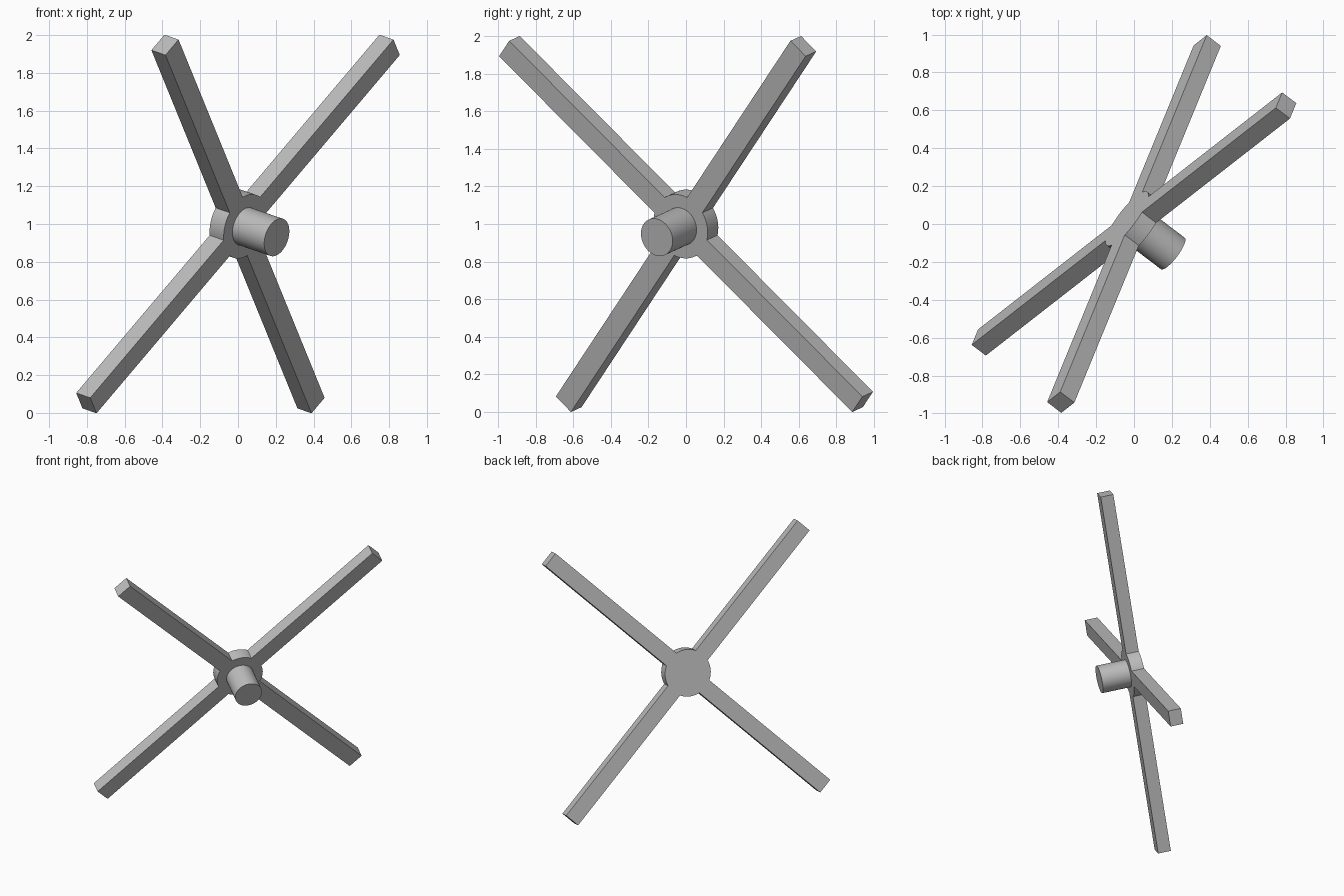
import bpy
import bmesh
from math import sin, cos, asin, pi, radians
from mathutils import Matrix, Vector

cube = bpy.data.objects.get("Cube")
if cube:
    bpy.data.objects.remove(cube, do_unlink=True)

ARM, WIDTH, THICK = 1.391, 0.12, 0.097
HUB_R, SHAFT_R, SHAFT_END = 0.177, 0.104, 0.267

# One grey for everything
grey = bpy.data.materials.new("plain_grey")
grey.use_nodes = True
grey.diffuse_color = (0.5, 0.5, 0.5, 1)
grey.node_tree.nodes["Principled BSDF"].inputs["Base Color"].default_value = (0.5, 0.5, 0.5, 1)

# Tilted frame: local x and y run along the arms, local z along the shaft
yaw, pitch = radians(-37.2), radians(15.4)
axis = Vector((cos(pitch) * cos(yaw), cos(pitch) * sin(yaw), -sin(pitch)))
side = Vector((-sin(yaw), cos(yaw), 0))
up = axis.cross(side)
frame = Matrix((up + side, up - side, axis)).transposed()
if frame.determinant() < 0:
    up = -up
    frame = Matrix((up + side, up - side, axis)).transposed()
for col in range(3):
    frame.col[col] = frame.col[col].normalized()
placement = Matrix.Translation((0, 0, 1)) @ frame.to_4x4()


def extruded(name, outline, bottom, top):
    """Prism from a flat outline, placed in the tilted frame."""
    bm = bmesh.new()
    face = bm.faces.new([bm.verts.new((x, y, bottom)) for x, y in outline])
    result = bmesh.ops.extrude_face_region(bm, geom=[face])
    verts = [v for v in result["geom"] if isinstance(v, bmesh.types.BMVert)]
    bmesh.ops.translate(bm, verts=verts, vec=(0, 0, top - bottom))
    bmesh.ops.transform(bm, matrix=placement, verts=bm.verts)
    bmesh.ops.recalc_face_normals(bm, faces=bm.faces)
    mesh = bpy.data.meshes.new(name)
    bm.to_mesh(mesh)
    bm.free()
    mesh.materials.append(grey)
    obj = bpy.data.objects.new(name, mesh)
    bpy.context.collection.objects.link(obj)
    bpy.ops.object.select_all(action="DESELECT")
    obj.select_set(True)
    bpy.context.view_layer.objects.active = obj
    bpy.ops.object.shade_smooth_by_angle(angle=radians(30))
    return obj


# Four arms joined by a round hub, as one outline
half = WIDTH / 2
notch = asin(half / HUB_R)
steps = 10
cross = []
for quarter in range(4):
    turn = Matrix.Rotation(quarter * pi / 2, 2)
    points = [(ARM, -half), (ARM, half)]
    for i in range(steps + 1):
        angle = notch + (pi / 2 - 2 * notch) * i / steps
        points.append((HUB_R * cos(angle), HUB_R * sin(angle)))
    cross += [turn @ Vector(p) for p in points]
extruded("arms_and_hub", cross, -THICK / 2, THICK / 2)

# Shaft standing on the hub's face
circle = [(SHAFT_R * cos(2 * pi * i / 48), SHAFT_R * sin(2 * pi * i / 48)) for i in range(48)]
extruded("shaft", circle, THICK / 2 - 0.01, SHAFT_END)
